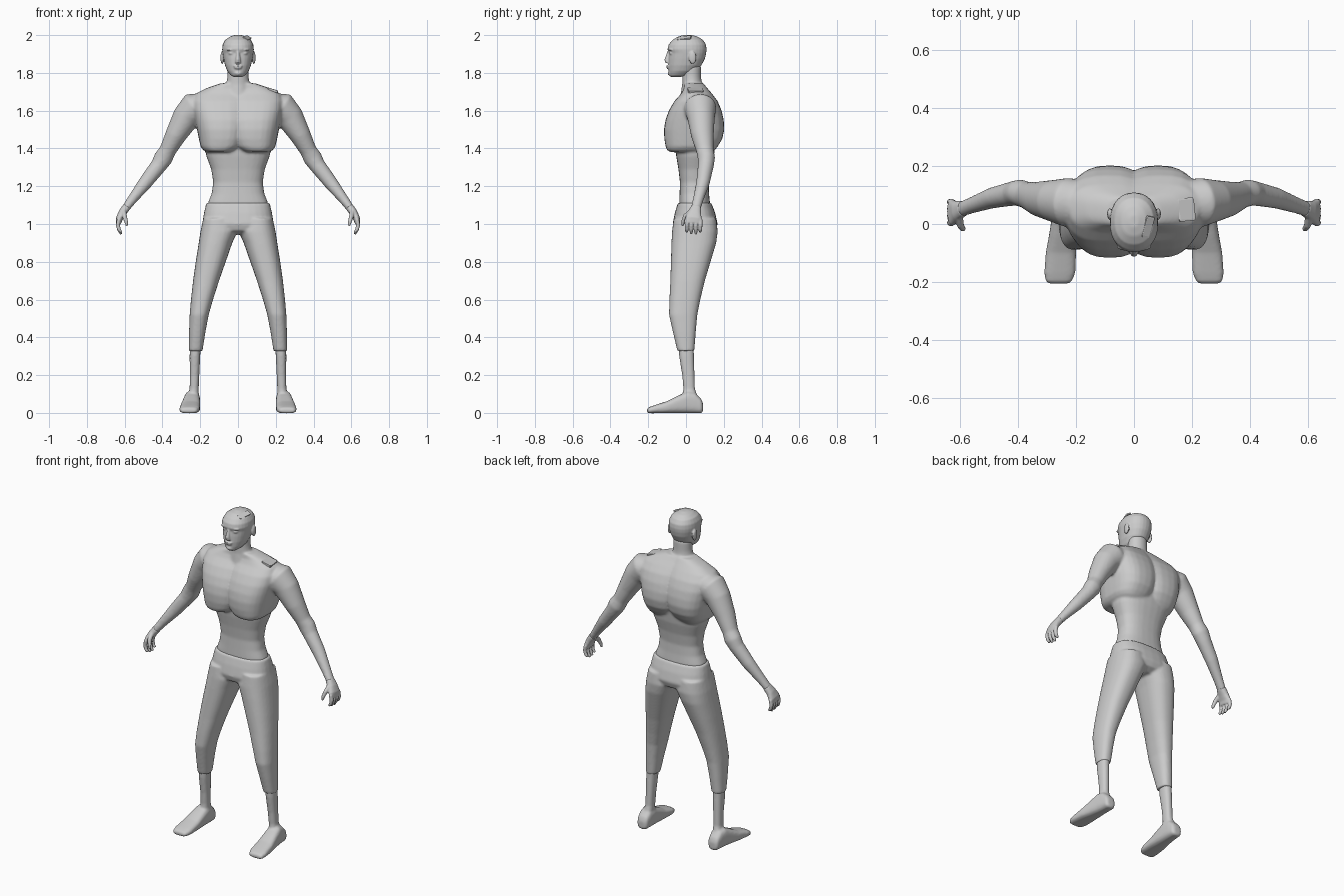
import bpy, bmesh, math
from mathutils import Vector, Matrix

SEG = 28


def curve(a, n):
    """Point on a unit superellipse."""
    c, s = math.cos(a), math.sin(a)
    return (math.copysign(abs(c) ** (2 / n), c), math.copysign(abs(s) ** (2 / n), s))


def skin(bm, rings):
    """Bridge rings of points into a closed tube."""
    vs = [[bm.verts.new(p) for p in r] for r in rings]
    for a, b in zip(vs, vs[1:]):
        for i in range(SEG):
            j = (i + 1) % SEG
            bm.faces.new((a[i], a[j], b[j], b[i]))
    bm.faces.new(vs[0])
    bm.faces.new(vs[-1])


def stack(bm, rows, n=2.4, axis='z'):
    """Loft of rows (t, a0, a1, b0, b1): box-bounded sections along z or y."""
    rings = []
    for t, a0, a1, b0, b1 in rows:
        ring = []
        for i in range(SEG):
            u, v = curve(2 * math.pi * i / SEG, n)
            a = (a0 + a1) / 2 + u * (a1 - a0) / 2
            b = (b0 + b1) / 2 + v * (b1 - b0) / 2
            ring.append((a, b, t) if axis == 'z' else (a, t, b))
        rings.append(ring)
    skin(bm, rings)


def limb(bm, path, n=2):
    """Tube along a path of (x, y, z, radius, radius along y)."""
    pts = [Vector(p[:3]) for p in path]
    rings = []
    for k, p in enumerate(pts):
        t = (pts[min(k + 1, len(pts) - 1)] - pts[max(k - 1, 0)]).normalized()
        v = Vector((0, 1, 0))
        v = (v - t * v.dot(t)).normalized()
        u = t.cross(v)
        ring = []
        for i in range(SEG):
            c, s = curve(2 * math.pi * i / SEG, n)
            ring.append(p + u * c * path[k][3] + v * s * path[k][4])
        rings.append(ring)
    skin(bm, rings)


def blob(bm, loc, size):
    m = Matrix.Translation(loc) @ Matrix.Diagonal((*size, 1))
    bmesh.ops.create_uvsphere(bm, u_segments=20, v_segments=12, radius=1, matrix=m)


def finish(bm, name, voxel, smooth):
    """Mirror the part and fuse its pieces into one smooth skin."""
    bmesh.ops.recalc_face_normals(bm, faces=bm.faces[:])
    me = bpy.data.meshes.new(name)
    bm.to_mesh(me)
    bm.free()
    ob = bpy.data.objects.new(name, me)
    bpy.context.collection.objects.link(ob)
    ob.modifiers.new("mirror", 'MIRROR').use_mirror_merge = False
    r = ob.modifiers.new("fuse", 'REMESH')
    r.mode, r.voxel_size, r.use_smooth_shade = 'VOXEL', voxel, True
    s = ob.modifiers.new("smooth", 'SMOOTH')
    s.factor, s.iterations = 0.5, smooth
    return ob


# torso: abdomen, half chest, neck, arms
bm = bmesh.new()
stack(bm, [(1.03, -.15, .15, -.03, .12), (1.11, -.16, .16, -.036, .127),
           (1.16, -.14, .14, -.034, .122), (1.22, -.131, .131, -.032, .12),
           (1.29, -.142, .142, -.04, .13), (1.36, -.168, .168, -.052, .148),
           (1.45, -.18, .18, -.06, .16)], 2.5)
stack(bm, [(1.38, .03, .165, -.08, .14), (1.39, .01, .183, -.1, .152),
           (1.41, -.02, .198, -.108, .168), (1.45, -.04, .207, -.115, .192),
           (1.5, -.05, .217, -.117, .203), (1.55, -.06, .227, -.109, .2),
           (1.6, -.06, .237, -.091, .189), (1.65, -.06, .24, -.062, .168),
           (1.69, -.06, .225, -.026, .138), (1.72, -.05, .165, -.01, .112),
           (1.745, -.04, .09, -.01, .092)], 2.6)
stack(bm, [(1.68, -.075, .075, -.03, .1), (1.74, -.062, .062, -.02, .084),
           (1.78, -.056, .056, -.02, .08), (1.84, -.055, .055, -.02, .08)], 2)
limb(bm, [(.16, .07, 1.64, .055, .07), (.23, .075, 1.615, .085, .085),
          (.275, .08, 1.565, .073, .073), (.33, .087, 1.47, .056, .06),
          (.372, .1, 1.39, .044, .046), (.395, .108, 1.35, .05, .046),
          (.42, .105, 1.31, .043, .042), (.49, .09, 1.22, .037, .036),
          (.56, .065, 1.13, .026, .028), (.605, .048, 1.07, .02, .026)])
finish(bm, "torso_and_arms", .007, 7)

# hands with four fingers and a thumb
bm = bmesh.new()
limb(bm, [(.59, .054, 1.09, .022, .027), (.612, .046, 1.06, .021, .034),
          (.628, .04, 1.03, .018, .044), (.632, .038, 1.005, .014, .044)], 2.4)
for i, tip in enumerate((.957, .948, .946, .958)):
    y = .004 + .024 * i
    limb(bm, [(.63, y, 1.025, .011, .012), (.636, y, .993, .011, .011),
              (.63, y, .97, .01, .01), (.618, y, tip, .007, .007)])
limb(bm, [(.605, .025, 1.065, .014, .014), (.6, -.004, 1.04, .012, .013),
          (.592, -.016, 1.012, .01, .01), (.588, -.018, .99, .006, .006)])
finish(bm, "hands", .004, 3)

# head with face
bm = bmesh.new()
stack(bm, [(1.778, -.022, .022, -.08, -.03), (1.788, -.04, .04, -.09, .02),
           (1.81, -.057, .057, -.092, .055), (1.84, -.069, .069, -.094, .082),
           (1.875, -.077, .077, -.093, .1), (1.905, -.082, .082, -.09, .107),
           (1.925, -.084, .084, -.098, .109), (1.95, -.081, .081, -.092, .106),
           (1.975, -.068, .068, -.071, .09), (1.992, -.043, .043, -.042, .062),
           (2.001, -.015, .015, -.01, .03)], 2.2)
limb(bm, [(0, -.085, 1.92, .008, .01), (0, -.093, 1.9, .009, .01),
          (0, -.1, 1.87, .013, .014), (0, -.097, 1.853, .016, .012)])
for z, w in ((1.836, .024), (1.826, .02)):
    blob(bm, (0, -.095, z), (w, .009, .005))
blob(bm, (.034, -.07, 1.904), (.018, .019, .01))
blob(bm, (.036, -.077, 1.922), (.024, .015, .006))
blob(bm, (0, -.085, 1.797), (.02, .012, .012))
blob(bm, (.084, .035, 1.88), (.009, .02, .034))
finish(bm, "head", .0045, 2)

# cropped trousers
bm = bmesh.new()
stack(bm, [(1.112, -.168, .168, -.043, .134), (1.06, -.18, .18, -.059, .154),
           (1.0, -.19, .19, -.071, .168), (.965, -.15, .15, -.06, .155),
           (.945, -.08, .08, -.02, .12)], 2.5)
stack(bm, [(1.03, .02, .184, -.065, .16), (.96, .003, .199, -.074, .168),
           (.9, .03, .208, -.077, .16), (.8, .065, .224, -.08, .13),
           (.7, .1, .238, -.083, .1), (.6, .132, .249, -.088, .076),
           (.52, .155, .256, -.09, .06), (.43, .172, .259, -.07, .052),
           (.328, .188, .26, -.046, .044)], 2.4)
finish(bm, "trousers", .007, 6)

# lower legs and feet
bm = bmesh.new()
stack(bm, [(.4, .196, .253, -.042, .04), (.3, .2, .256, -.036, .042),
           (.2, .205, .255, -.02, .045), (.13, .208, .256, -.014, .047),
           (.05, .208, .27, -.02, .07)])
stack(bm, [(.09, .22, .265, .005, .05), (.08, .208, .275, -.002, .075),
           (.05, .203, .28, -.002, .105), (.01, .201, .286, -.002, .115),
           (-.04, .2, .294, -.002, .092), (-.1, .2, .305, -.002, .062),
           (-.17, .203, .31, -.002, .04), (-.197, .214, .306, -.002, .03),
           (-.206, .225, .295, .003, .02)], 3, 'y')
finish(bm, "lower_legs_and_feet", .007, 3)

# small raised patches on shoulder and crown
for name, loc, size, rot in (
        ("shoulder_patch", (.18, .05, 1.708), (.06, .08, .014), (0, .3, .1)),
        ("crown_patch", (.048, -.01, 1.984), (.03, .075, .01), (.15, .5, -.2))):
    bpy.ops.mesh.primitive_cube_add(size=1, location=loc, rotation=rot)
    patch = bpy.context.object
    patch.name = name
    patch.scale = size
    b = patch.modifiers.new("bevel", 'BEVEL')
    b.width = .08
